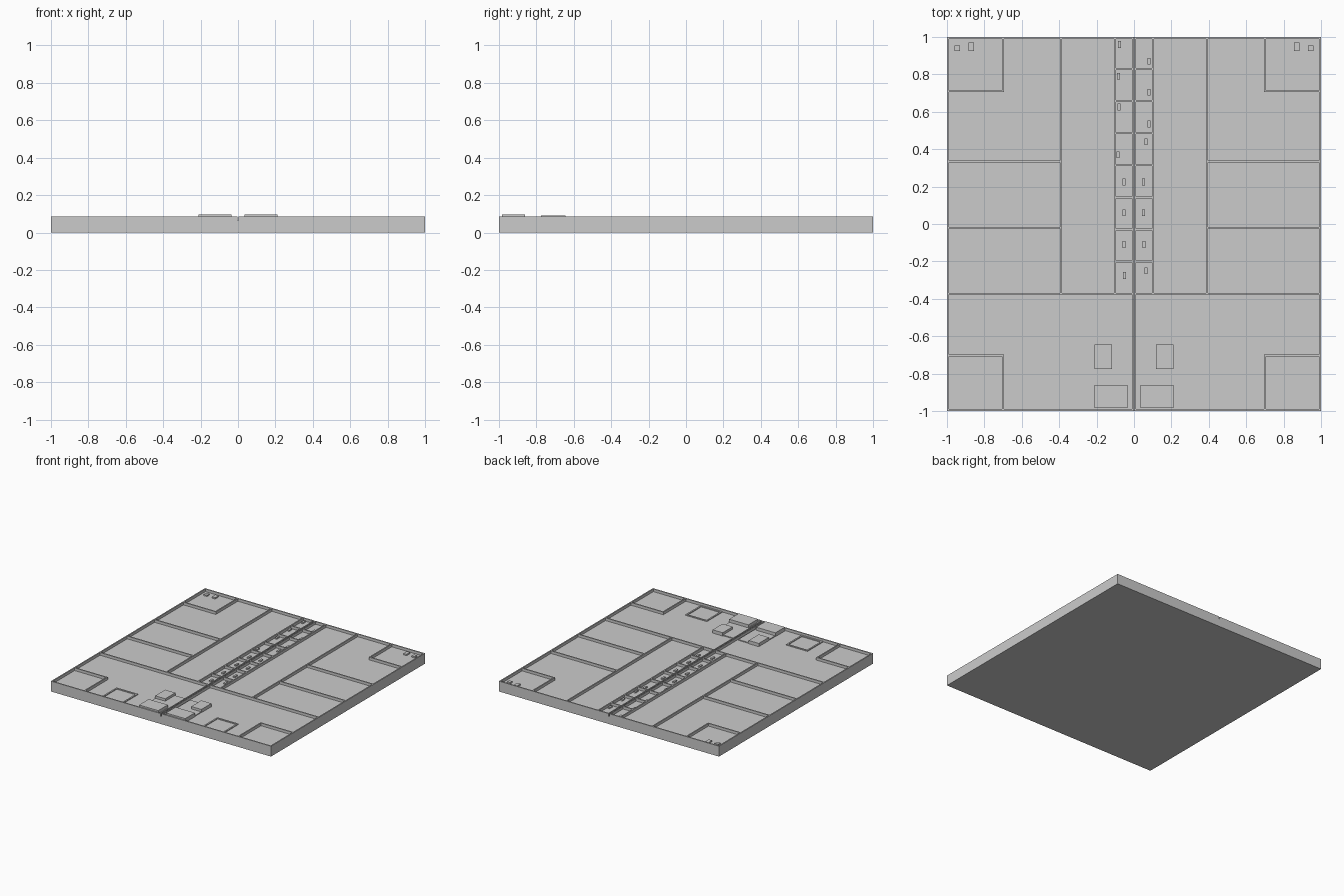
import bpy, bmesh

if "Cube" in bpy.data.objects:
    bpy.data.objects.remove(bpy.data.objects["Cube"])

FLOOR, TOP, T = 0.063, 0.085, 0.01


def build(name, boxes):
    """One object from boxes (x0, x1, y0, y1, z0, z1)."""
    bm = bmesh.new()
    for x0, x1, y0, y1, z0, z1 in boxes:
        vs = bmesh.ops.create_cube(bm, size=1)['verts']
        for v in vs:
            v.co.x = x1 if v.co.x > 0 else x0
            v.co.y = y1 if v.co.y > 0 else y0
            v.co.z = z1 if v.co.z > 0 else z0
    me = bpy.data.meshes.new(name)
    bm.to_mesh(me)
    bm.free()
    ob = bpy.data.objects.new(name, me)
    bpy.context.collection.objects.link(ob)
    return ob


def mirrored(boxes):
    return boxes + [(-b[1], -b[0]) + b[2:] for b in boxes]


def wall_x(y, x0, x1):
    return (x0, x1, y - T / 2, y + T / 2, FLOOR - 0.002, TOP)


def wall_y(x, y0, y1):
    return (x - T / 2, x + T / 2, y0, y1, FLOOR - 0.002, TOP)


# Floor slab
build("floor_slab", [(-1, 1, -1, 1, 0, FLOOR)])

# Outer walls, split by a thin gap along the middle
build("outer_walls", mirrored([
    (0.99, 1, -1, 1, FLOOR, TOP),
    (0.004, 0.99, -1, -0.99, FLOOR, TOP),
    (0.004, 0.99, 0.99, 1, FLOOR, TOP)]))
build("centre_walls", mirrored([(0.004, 0.011, -0.99, 0.99, FLOOR, TOP)]))

# Room partitions
build("room_walls", mirrored([
    wall_x(0.71, 0.695, 0.99), wall_y(0.70, 0.705, 0.99),
    wall_x(0.335, 0.39, 0.99), wall_x(-0.02, 0.39, 0.99),
    wall_x(-0.373, 0.011, 0.99), wall_y(0.39, -0.37, 0.99),
    wall_x(-0.703, 0.695, 0.99), wall_y(0.70, -0.99, -0.70)]))

# Row of small cubicles on each side of the centre
pitch = 0.1715
build("cubicle_walls", mirrored(
    [wall_y(0.102, -0.37, 0.99)] +
    [wall_x(1 - pitch * i, 0.011, 0.102) for i in range(1, 8)]))

# Small fixtures in the cubicles
left = [(-.077, .96), (-.084, .79), (-.08, .625), (-.085, .37),
        (-.054, .225), (-.054, .06), (-.054, -.11), (-.05, -.275)]
right = [(.08, .87), (.08, .705), (.08, .535), (.063, .44),
         (.05, .225), (.05, .06), (.053, -.11), (.063, -.25)]
build("cubicle_fixtures", [
    (x - .008, x + .008, y - .018, y + .018, FLOOR, 0.074) for x, y in left + right])

# Fixtures in the back corner rooms
build("corner_fixtures", mirrored([
    (.93, .96, .925, .955, FLOOR, .074), (.855, .885, .925, .97, FLOOR, .074)]))

# Shallow square trays by the front wall
x0, x1, y0, y1, r, h = .36, .555, -.985, -.785, .012, .07
build("square_trays", mirrored([
    (x0, x0 + r, y0, y1, FLOOR, h), (x1 - r, x1, y0, y1, FLOOR, h),
    (x0 + r, x1 - r, y0, y0 + r, FLOOR, h), (x0 + r, x1 - r, y1 - r, y1, FLOOR, h)]))

# Reception counters either side of the centre
build("counter_bases", mirrored([(.02, .208, -.985, -.65, FLOOR, .07)]))
build("front_counters", mirrored([(.035, .21, -.985, -.86, FLOOR, .095)]))
build("side_counters", mirrored([(.118, .21, -.775, -.645, FLOOR, .09)]))
